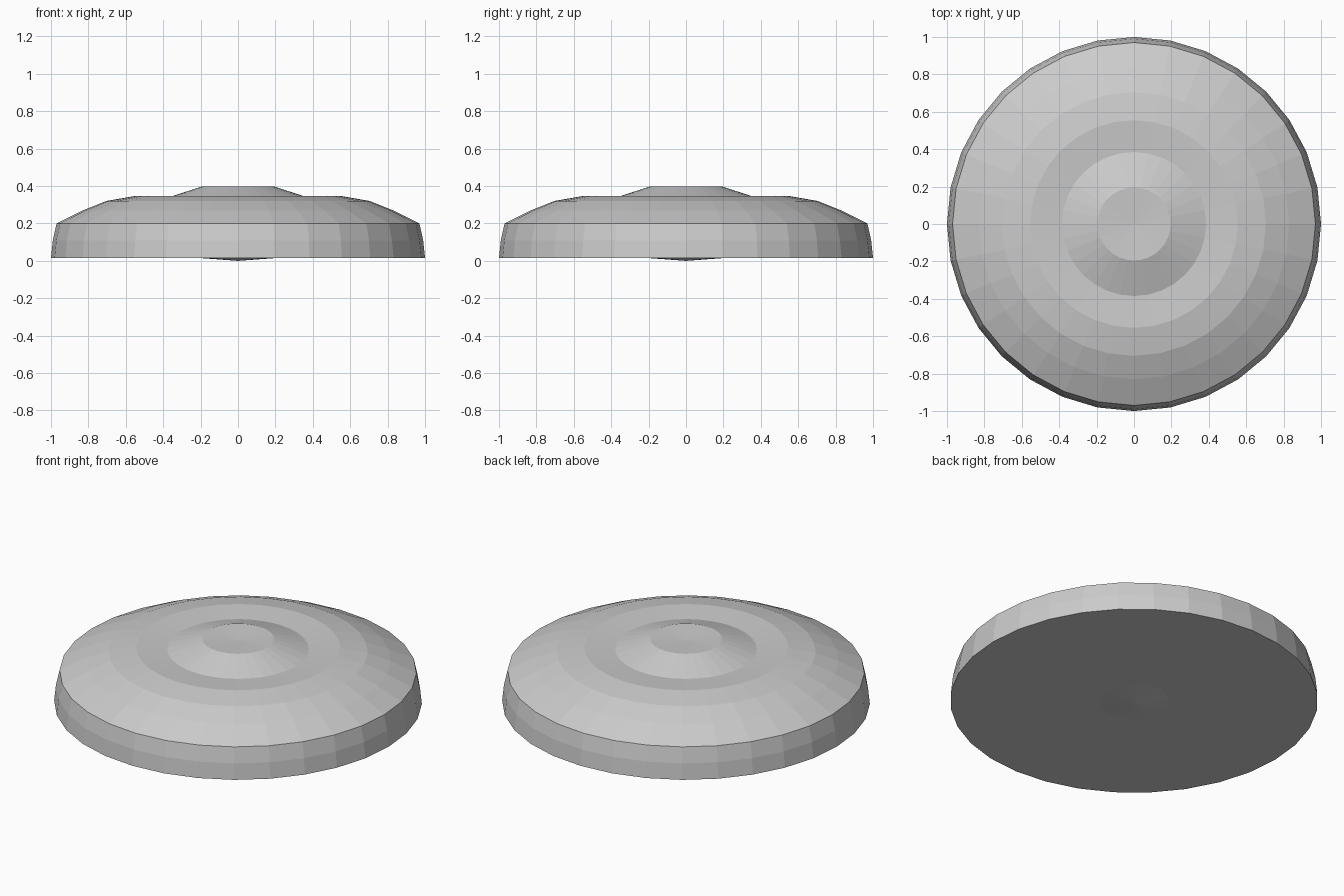
import bpy, bmesh
from math import cos, sin, tau

if "Cube" in bpy.data.objects:
    bpy.data.objects.remove(bpy.data.objects["Cube"])

SIDES = 32

# (radius, height) from the underside centre, round the rim, to the top centre
PROFILE = [
    (0, 0), (0.19, 0.014), (1.0, 0.016),             # underside, slight centre bulge
    (0.99, 0.11), (0.97, 0.2),                       # rim wall
    (0.83, 0.27), (0.705, 0.32), (0.555, 0.346),     # domed shoulder
    (0.385, 0.335),                                  # shallow groove
    (0.195, 0.397), (0, 0.387),                      # raised boss, dished centre
]


def lathe(name, profile, sides):
    bm = bmesh.new()
    rings = []
    for r, z in profile:
        count = sides if r else 1
        rings.append([bm.verts.new((r * cos(tau * i / sides), r * sin(tau * i / sides), z))
                      for i in range(count)])
    for a, b in zip(rings, rings[1:]):
        for i in range(sides):
            j = (i + 1) % sides
            corners = [a[i % len(a)], a[j % len(a)], b[j % len(b)], b[i % len(b)]]
            bm.faces.new(list(dict.fromkeys(corners)))
    bmesh.ops.recalc_face_normals(bm, faces=bm.faces)
    mesh = bpy.data.meshes.new(name)
    bm.to_mesh(mesh)
    bm.free()
    obj = bpy.data.objects.new(name, mesh)
    bpy.context.collection.objects.link(obj)
    return obj


# Round domed lid, flat shaded
lathe("domed_disc", PROFILE, SIDES)
